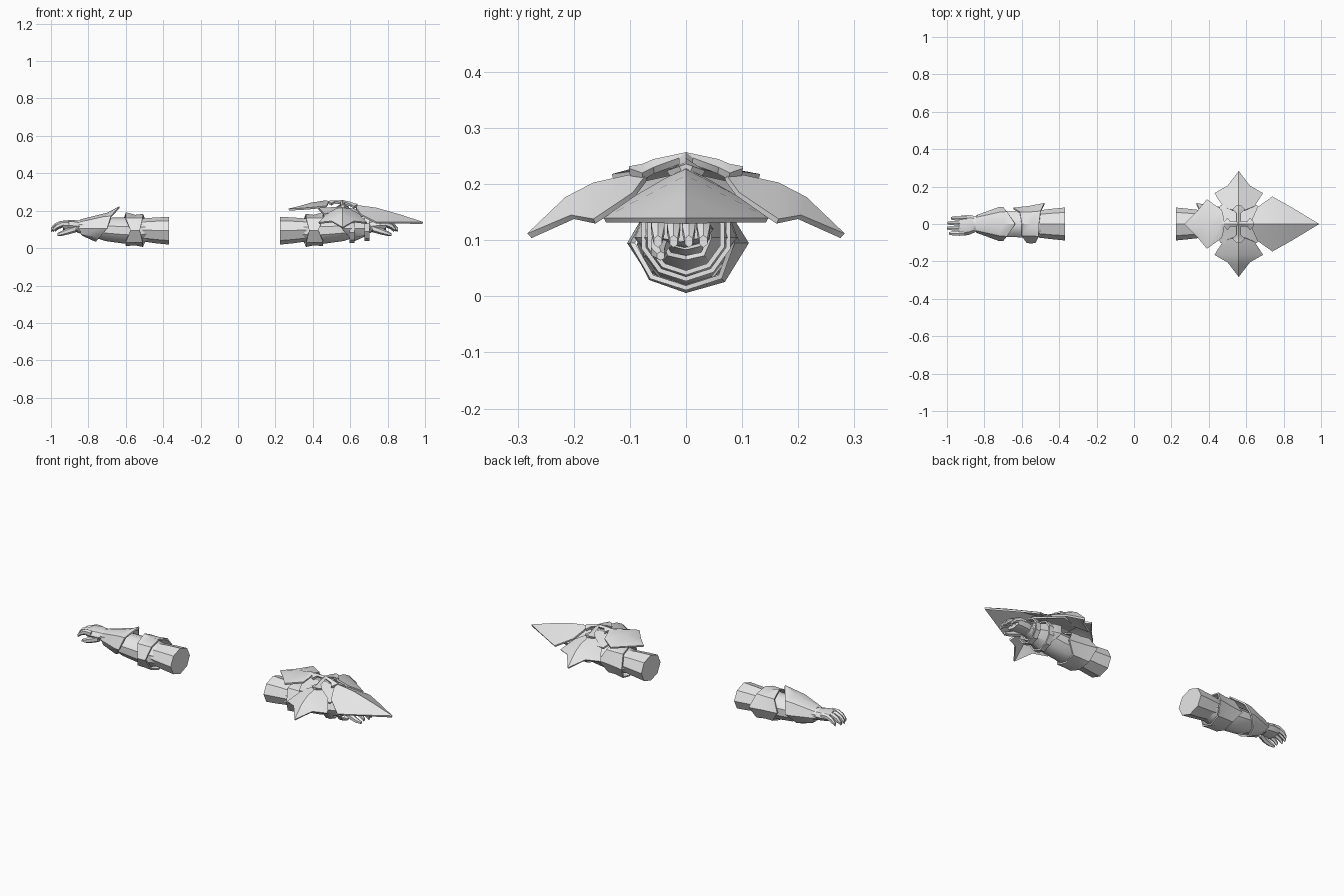
import bpy, bmesh, math

if "Cube" in bpy.data.objects:
    bpy.data.objects.remove(bpy.data.objects["Cube"])

mat = bpy.data.materials.new("plain_grey")
mat.diffuse_color = (0.8, 0.8, 0.8, 1)
mat.use_nodes = True
mat.node_tree.nodes["Principled BSDF"].inputs["Base Color"].default_value = mat.diffuse_color


def build(name, verts, faces, thick=0.0, place=None):
    """Make a mesh part, optionally thickened, smooth with sharp creases."""
    place = place or (lambda p: p)
    me = bpy.data.meshes.new(name)
    me.from_pydata([place(v) for v in verts], [], faces)
    bm = bmesh.new()
    bm.from_mesh(me)
    bmesh.ops.remove_doubles(bm, verts=bm.verts, dist=1e-4)
    bmesh.ops.recalc_face_normals(bm, faces=bm.faces)
    if thick:
        bmesh.ops.solidify(bm, geom=bm.faces[:], thickness=thick)
        bmesh.ops.recalc_face_normals(bm, faces=bm.faces)
    bm.to_mesh(me)
    bm.free()
    me.materials.append(mat)
    me.shade_smooth()
    me.set_sharp_from_angle(angle=math.radians(35))
    ob = bpy.data.objects.new(name, me)
    bpy.context.collection.objects.link(ob)
    return ob


def loft(name, secs, n, place):
    """Closed tube along x; each section is (x, y, z, radius y, radius z)."""
    vs = [(x, cy + ry * math.sin(a), cz + rz * math.cos(a))
          for x, cy, cz, ry, rz in secs
          for a in (2 * math.pi * i / n for i in range(n))]
    fs = [(s * n + i, s * n + (i + 1) % n, (s + 1) * n + (i + 1) % n, (s + 1) * n + i)
          for s in range(len(secs) - 1) for i in range(n)]
    last = (len(secs) - 1) * n
    fs += [tuple(range(n)), tuple(range(last, last + n))]
    build(name, vs, fs, 0, place)


def wrap(name, rows, cz, place, thick=0.008):
    """Plate wrapped around the arm; each row is (angle from top, [(x, radius)...])."""
    k, m = len(rows[0][1]), len(rows)
    vs = [(x, r * math.sin(math.radians(a)), cz + r * math.cos(math.radians(a)))
          for a, pts in rows for x, r in pts]
    fs = [(i * k + j, i * k + j + 1, (i + 1) % m * k + j + 1, (i + 1) % m * k + j)
          for i in range(m) for j in range(k - 1)]
    build(name, vs, fs, thick, place)


def arm(side, place, spike):
    # sleeve and forearm
    loft(side + "_sleeve", [(-.37, 0, .093, .088, .074), (-.44, 0, .095, .081, .069),
                            (-.51, 0, .097, .073, .061)], 8, place)
    loft(side + "_forearm", [(-.48, 0, .095, .068, .058), (-.55, 0, .092, .08, .075),
                             (-.63, 0, .095, .074, .068), (-.71, 0, .1, .074, .062),
                             (-.8, 0, .112, .054, .044), (-.86, 0, .115, .042, .032)], 10, place)
    # flared elbow guard, with a long wing on one side and a point on the other
    wrap(side + "_elbow_guard", [
        (0, [(-.60, .097), (-.55, .083), (-.508, .088)]),
        (45, [(-.61, .092), (-.55, .092), (-.50, .098)]),
        (90, [(-.645, .087), (-.56, .097), (-.48, .112)]),
        (135, [(-.60, .09), (-.55, .09), (-.50, .098)]),
        (180, [(-.60, .084), (-.55, .08), (-.508, .089)]),
        (225, [(-.60, .09), (-.55, .09), (-.51, .093)]),
        (270, [(-.575, .1), (-.55, .105), (-.525, .1)]),
        (315, [(-.60, .092), (-.55, .092), (-.51, .093)])], .095, place)
    # tapered forearm guard, rising to a point at the top rear
    top = (-.635, .118) if spike else (-.68, .082)
    half = [(0, [(-.845, .048), (-.70, .084 if spike else .078), top]),
            (45, [(-.845, .05), (-.72, .089), (-.68, .094)]),
            (90, [(-.845, .046), (-.725, .09), (-.70, .092)]),
            (135, [(-.84, .046), (-.76, .07), (-.745, .074)]),
            (180, [(-.83, .04), (-.775, .065), (-.76, .071)])]
    wrap(side + "_forearm_guard", half + [(360 - a, p) for a, p in half[3:0:-1]], .105, place)
    # hand with curled fingers and a lowered thumb
    loft(side + "_palm", [(-.84, 0, .115, .04, .03), (-.885, -.005, .12, .054, .031),
                          (-.935, -.01, .122, .053, .025)], 8, place)
    for i, (y, dx) in enumerate([(-.05, .012), (-.022, 0), (.005, .004), (.031, .022)]):
        loft(f"{side}_finger_{i + 1}", [
            (-.915 + dx, y, .128, .014, .017), (-.95 + dx, y, .13, .014, .016),
            (-.98 + dx, y, .117, .013, .015), (-1 + dx, y, .098, .008, .011)], 6, place)
    loft(side + "_thumb", [(-.865, -.035, .105, .018, .02), (-.905, -.048, .092, .017, .018),
                           (-.94, -.05, .08, .014, .014), (-.965, -.045, .072, .008, .008)], 6, place)


arm("left", lambda p: p, True)
right = lambda p: (-p[0] - .145, p[1], p[2])
arm("right", right, False)

# straps holding the shield to the forearm
for i, (x, r) in enumerate([(-.755, .083), (-.835, .072)]):
    wrap(f"shield_strap_{i + 1}", [(a, [(x - .014, r), (x + .014, r)])
                                   for a in range(0, 360, 36)], .11, right)

# shield: four ridged kite plates around a flared cross
CX = .56


def ridged(name, quarter, ridge, edge, thick):
    """Mirrored plate; ridge holds (u, z), edge holds (u, v, z), ending at a shared tip."""
    c, s = [(1, 0), (0, 1), (-1, 0), (0, -1)][quarter]
    put = lambda p: (CX + p[0] * c - p[1] * s, p[0] * s + p[1] * c, p[2])
    n = len(ridge)
    vs = [(u, 0, z) for u, z in ridge]
    vs += edge + [(u, -v, z) for u, v, z in edge]
    fs = []
    for i in range(n - 1):
        fs += [(i, i + 1, n + i + 1, n + i), (i + 1, i, 2 * n + i, 2 * n + i + 1)]
    build(name, vs, fs, thick, put)


ridged("shield_front_plate", 0,
       [(.07, .228), (.1, .227), (.18, .216), (.30, .182), (.43, .14)],
       [(.075, .035, .212), (.1, .09, .18), (.18, .147, .14), (.29, .085, .14), (.43, 0, .14)], .01)
ridged("shield_rear_plate", 2,
       [(.075, .253), (.1, .254), (.17, .243), (.235, .224), (.29, .211)],
       [(.08, .035, .238), (.09, .075, .226), (.17, .132, .218), (.23, .06, .213), (.29, 0, .211)], .01)
for q, label in ((1, "left"), (3, "right")):
    ridged(f"shield_{label}_plate", q,
           [(.07, .225), (.1, .217), (.165, .203), (.215, .177), (.283, .112)],
           [(.075, .035, .212), (.095, .085, .185), (.165, .13, .138), (.205, .06, .145),
            (.283, 0, .112)], .01)

# domed backing plate behind the shield
ring = [(.12, 0, .2), (.1, .1, .165), (0, .12, .195), (-.1, .1, .185),
        (-.13, 0, .215), (-.1, -.1, .185), (0, -.12, .195), (.1, -.1, .165)]
build("shield_backing", [(CX, 0, .222)] + [(CX + x, y, z) for x, y, z in ring],
      [(0, i + 1, (i + 1) % 8 + 1) for i in range(8)], .01)

# raised cross with flared ends
for q in range(4):
    k = 1.3 if q % 2 else 1
    z = (.236, .232, .252, .232)[q]
    ridged(f"shield_cross_arm_{q + 1}", q,
           [(0, .257), (.045 * k, (z + .257) / 2), (.06 * k, z + .004), (.078 * k, z)],
           [(.012, .012, .247), (.045 * k, .013, z - .002), (.06 * k, .034, z - .012),
            (.078 * k, .012, z - .004)], .014)
